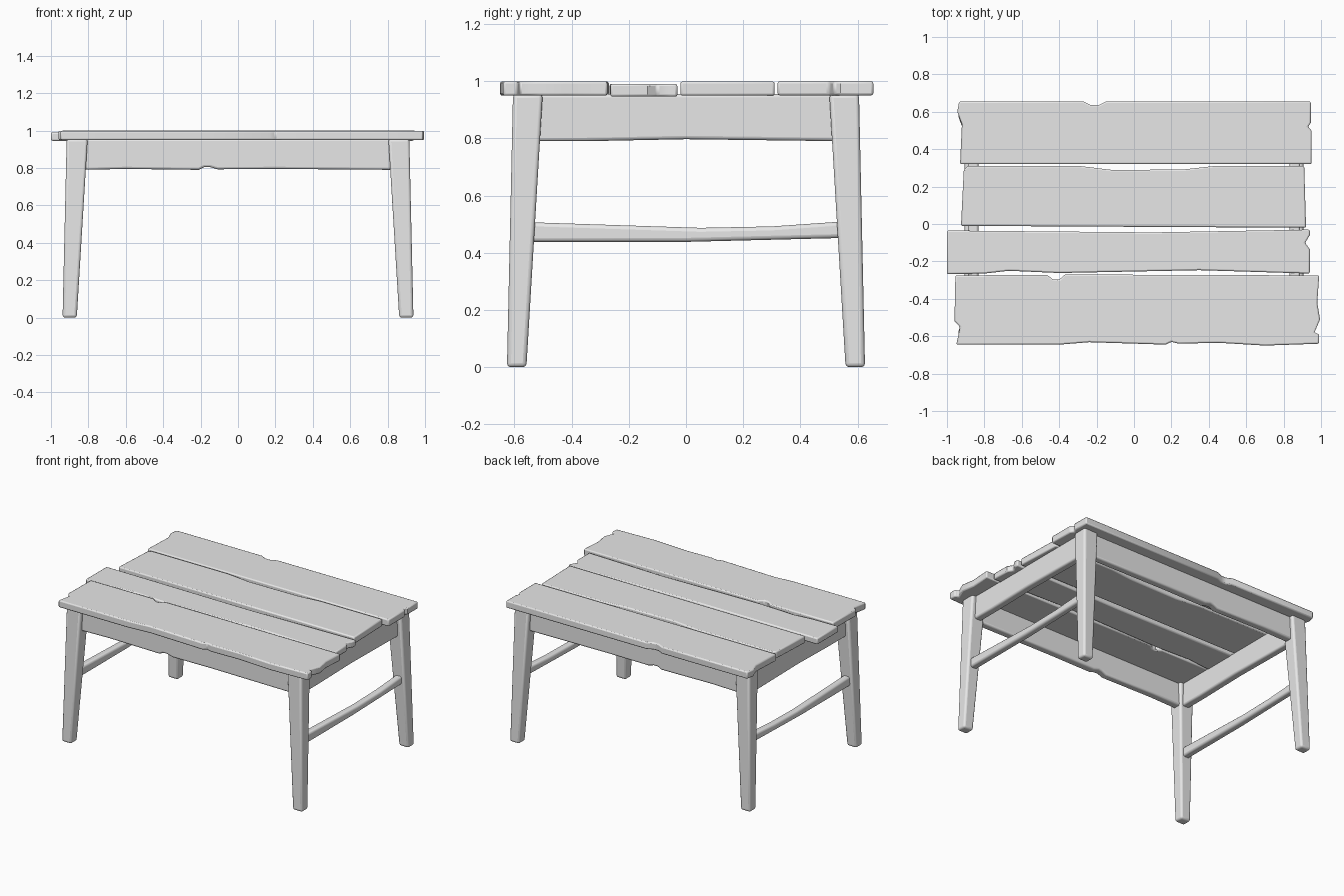
import bpy, bmesh, math
from mathutils import Matrix, Vector

old = bpy.data.objects.get("Cube")
if old:
    bpy.data.objects.remove(old, do_unlink=True)

GREY = (0.8, 0.8, 0.8, 1)
wood = bpy.data.materials.new("plain grey wood")
wood.use_nodes = True
wood.diffuse_color = GREY
wood.node_tree.nodes["Principled BSDF"].inputs["Base Color"].default_value = GREY


def finish(name, bm, bevel, segments):
    """Turn a bmesh into a softly bevelled object."""
    bmesh.ops.recalc_face_normals(bm, faces=bm.faces)
    mesh = bpy.data.meshes.new(name)
    bm.to_mesh(mesh)
    bm.free()
    mesh.materials.append(wood)
    obj = bpy.data.objects.new(name, mesh)
    bpy.context.collection.objects.link(obj)
    mod = obj.modifiers.new("soft edges", 'BEVEL')
    mod.width = bevel
    mod.segments = segments
    mod.limit_method = 'ANGLE'
    mod.angle_limit = math.radians(40)
    bpy.ops.object.select_all(action='DESELECT')
    obj.select_set(True)
    bpy.context.view_layer.objects.active = obj
    bpy.ops.object.shade_smooth_by_angle(angle=math.radians(35))
    return obj


def board(name, outline, thickness, placement, bevel=0.008, segments=2):
    """Extrude a flat outline, centred on its own plane, then place it."""
    bm = bmesh.new()
    face = bm.faces.new([bm.verts.new((u, v, -thickness / 2)) for u, v in outline])
    grown = bmesh.ops.extrude_face_region(bm, geom=[face])["geom"]
    bmesh.ops.translate(bm, vec=(0, 0, thickness),
                        verts=[g for g in grown if isinstance(g, bmesh.types.BMVert)])
    bmesh.ops.transform(bm, matrix=placement, verts=bm.verts)
    return finish(name, bm, bevel, segments)


# Worn tabletop planks, outlines run clockwise from the front left corner
planks = {
    "front_plank": (0.974, 0.05, [
        (-.95, -.645), (-.93, -.55), (-.96, -.52), (-.955, -.275), (-.465, -.272),
        (-.43, -.298), (-.4, -.298), (-.37, -.27), (.99, -.275), (.98, -.42),
        (.995, -.51), (.965, -.58), (.99, -.59), (.99, -.64), (.7, -.65),
        (.45, -.635), (.24, -.64), (.2, -.63), (.17, -.645), (-.24, -.632), (-.4, -.645)]),
    "front_middle_plank": (0.968, 0.045, [
        (-1, -.268), (-1, -.035), (.1, -.045), (.94, -.03), (.94, -.06), (.915, -.1),
        (.94, -.135), (.94, -.265), (.35, -.247), (-.4, -.262), (-.67, -.25), (-.8, -.265)]),
    "back_middle_plank": (0.974, 0.05, [
        (-.925, -.01), (-.91, .29), (-.89, .31), (-.29, .31), (-.11, .288),
        (.27, .292), (.43, .31), (.91, .31), (.92, -.02), (0, -.015)]),
    "back_plank": (0.975, 0.05, [
        (-.93, .32), (-.92, .535), (-.945, .6), (-.935, .655), (-.27, .655),
        (-.23, .635), (-.19, .635), (-.15, .655), (.945, .655), (.945, .54),
        (.93, .52), (.95, .5), (.95, .32)]),
}
for name, (height, thickness, outline) in planks.items():
    board(name, outline, thickness, Matrix.Translation((0, 0, height)))

# Tapered legs splayed outward
for x_side, x_name in ((-1, "right"), (1, "left")):
    for y_side, y_name in ((-1, "front"), (1, "back")):
        bm = bmesh.new()
        bmesh.ops.create_cube(bm, size=1)
        for v in bm.verts:
            top = v.co.z > 0
            centre, size = ((.86, .553), .104) if top else ((.9, .592), .068)
            v.co = Vector((x_side * centre[0] + v.co.x * (size + .008),
                           y_side * centre[1] + v.co.y * size,
                           .955 if top else 0))
        finish(f"{y_name}_{x_name}_leg", bm, 0.014, 3)

# Upright boards: outlines drawn as (along, height)
along_x = Matrix.Rotation(math.pi / 2, 4, 'X')
along_y = Matrix.Rotation(math.pi / 2, 4, 'Z') @ along_x

long_apron = [(-.84, .79), (-.84, .955), (.84, .955), (.84, .79), (.2, .795),
              (-.11, .793), (-.15, .805), (-.18, .805), (-.21, .79), (-.6, .795)]
short_apron = [(-.54, .79), (-.54, .955), (.54, .955), (.54, .79), (0, .797), (-.35, .79)]
stretcher = [(-.56, .438), (-.56, .507), (.05, .487), (.3, .492), (.56, .51),
             (.56, .452), (0, .438)]

for side, end in ((-1, "front"), (1, "back")):
    board(f"{end}_apron", long_apron, .055,
          Matrix.Translation((0, side * .55, 0)) @ along_x, .012, 3)
for side, end in ((-1, "right"), (1, "left")):
    board(f"{end}_apron", short_apron, .055,
          Matrix.Translation((side * .86, 0, 0)) @ along_y, .012, 3)
    board(f"{end}_stretcher", stretcher, .05,
          Matrix.Translation((side * .88, 0, 0)) @ along_y, .014, 3)
